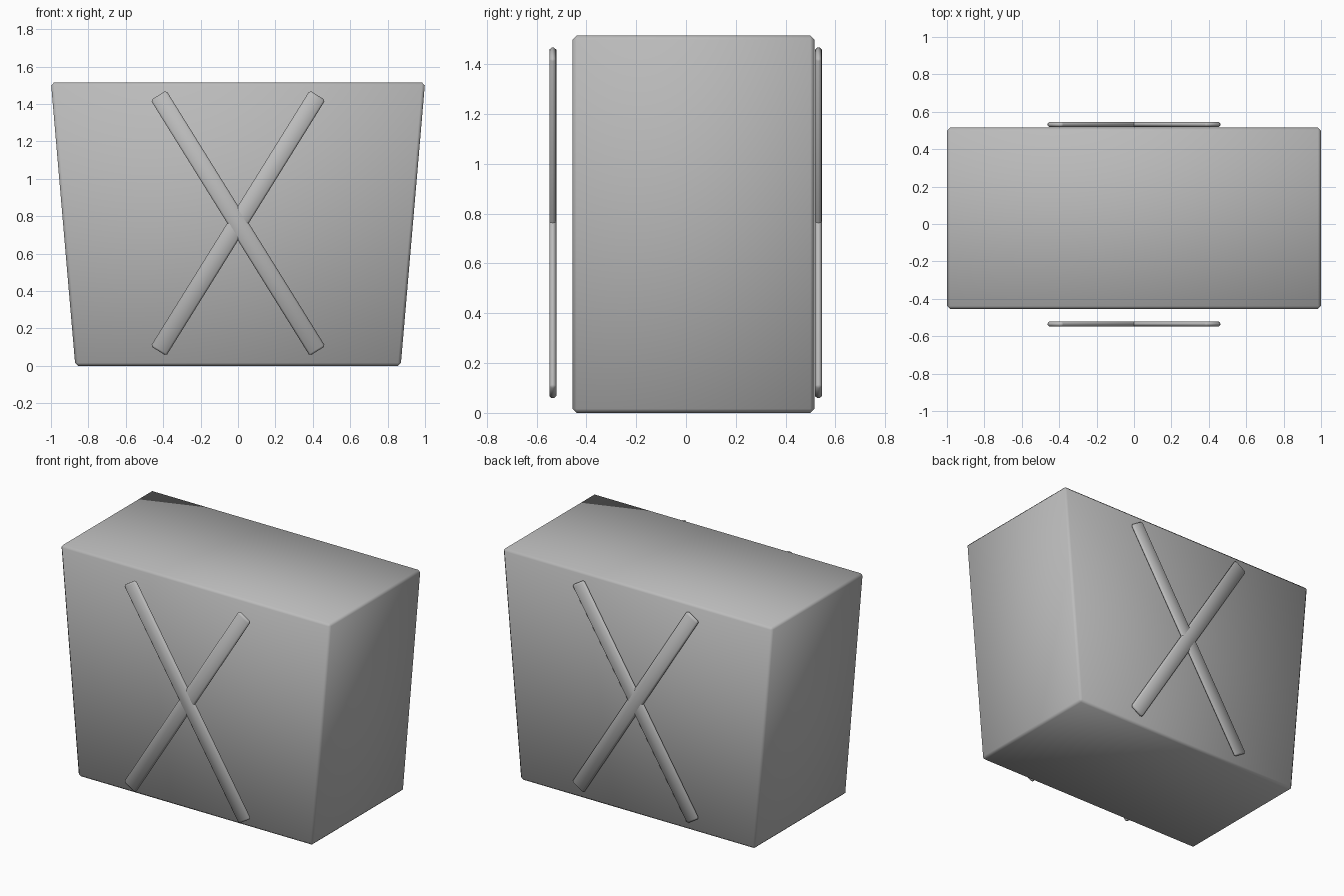
import bpy
import math

cube = bpy.data.objects.get("Cube")
if cube:
    bpy.data.objects.remove(cube, do_unlink=True)

grey = bpy.data.materials.new("plain grey")
grey.use_nodes = True
colour = (0.5, 0.5, 0.5, 1)
grey.diffuse_color = colour
grey.node_tree.nodes["Principled BSDF"].inputs["Base Color"].default_value = colour


def block(name, size, location, angle=0.0, bevel=0.01):
    """Chamfered, fully smooth-shaded box, turned about y."""
    bpy.ops.mesh.primitive_cube_add(size=1, location=location)
    ob = bpy.context.object
    ob.name = name
    for v in ob.data.vertices:
        v.co = [c * s for c, s in zip(v.co, size)]
    ob.rotation_euler.y = angle
    ob.data.materials.append(grey)
    for p in ob.data.polygons:
        p.use_smooth = True
    mod = ob.modifiers.new("chamfer", "BEVEL")
    mod.width = bevel
    mod.segments = 1
    mod.limit_method = "NONE"
    return ob


# Tapered body, narrower at the foot
body = block("body", (2, 0.97, 1.515), (0, 0.03, 0.7575), bevel=0.016)
for v in body.data.vertices:
    if v.co.z < 0:
        v.co.x *= 0.87

# Crossed bars in front of and behind the body
tilt = math.atan2(0.85, 1.367)
for side, y in (("front", -0.535), ("back", 0.532)):
    block(side + "_bar_falling", (0.098, 0.028, 1.61), (0, y, 0.763), -tilt, 0.01)
    block(side + "_bar_rising", (0.098, 0.026, 1.61), (0, y, 0.763), tilt, 0.01)
